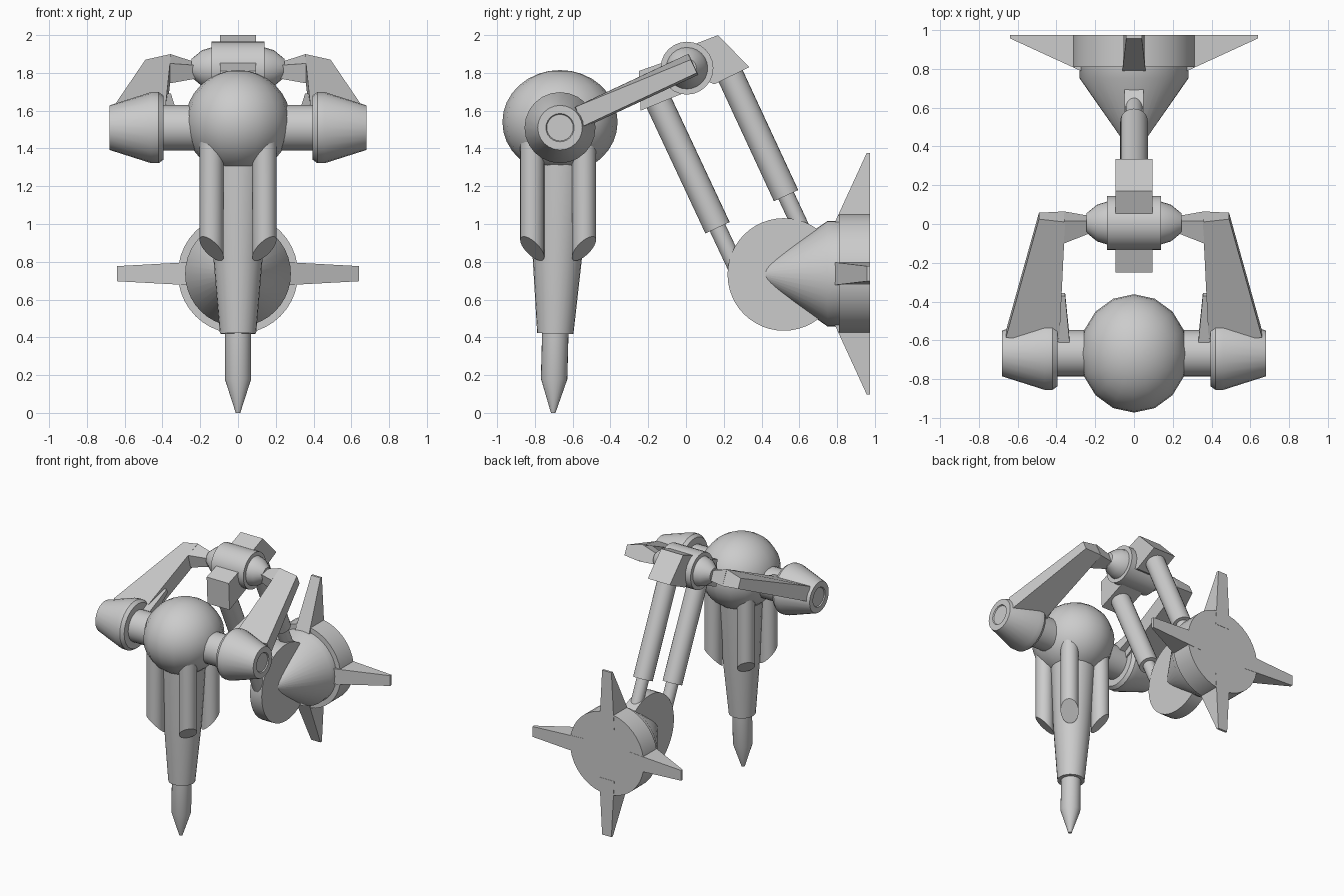
import bpy, bmesh
from math import radians, cos, sin, pi, hypot
from mathutils import Vector

if "Cube" in bpy.data.objects:
    bpy.data.objects.remove(bpy.data.objects["Cube"], do_unlink=True)

parts = []
X, Y, Z = Vector((1, 0, 0)), Vector((0, 1, 0)), Vector((0, 0, 1))


def finish(name, bm, smooth=True):
    bmesh.ops.recalc_face_normals(bm, faces=bm.faces[:])
    mesh = bpy.data.meshes.new(name)
    bm.to_mesh(mesh)
    bm.free()
    ob = bpy.data.objects.new(name, mesh)
    bpy.context.collection.objects.link(ob)
    if smooth:
        parts.append(ob)
    return ob


def loft(bm, rings):
    """Skin a list of equal-length point rings and cap both ends."""
    loops = [[bm.verts.new(p) for p in ring] for ring in rings]
    n = len(loops[0])
    for a, b in zip(loops, loops[1:]):
        for i in range(n):
            j = (i + 1) % n
            bm.faces.new((a[i], a[j], b[j], b[i]))
    bm.faces.new(loops[0][::-1])
    bm.faces.new(loops[-1])


def lathe(name, origin, axis, profile, segments=24):
    """Turn (distance, radius) pairs around an axis."""
    axis = Vector(axis).normalized()
    u = axis.orthogonal().normalized()
    v = axis.cross(u)
    angles = [2 * pi * i / segments for i in range(segments)]
    rings = [[Vector(origin) + axis * d + (u * cos(a) + v * sin(a)) * r
              for a in angles] for d, r in profile]
    bm = bmesh.new()
    loft(bm, rings)
    return finish(name, bm)


def rod(name, start, end, radius):
    direction = Vector(end) - Vector(start)
    return lathe(name, start, direction, [(0, radius), (direction.length, radius)])


def block(name, rings, side=1):
    bm = bmesh.new()
    loft(bm, [[(x * side, y, z) for x, y, z in ring] for ring in rings])
    return finish(name, bm, smooth=False)


def slab(name, outline, half):
    """Extrude a (y, z) outline across x."""
    return block(name, [[(x, y, z) for y, z in outline] for x in (-half, half)])


# Body
bm = bmesh.new()
bmesh.ops.create_uvsphere(bm, u_segments=16, v_segments=16, radius=1)
bmesh.ops.scale(bm, vec=(0.28, 0.305, 0.275), verts=bm.verts[:])
bmesh.ops.translate(bm, vec=(0, -0.667, 1.54), verts=bm.verts[:])
finish("body_sphere", bm)

# Leg and pointed foot
leg_top = Vector((0, -0.665, 1.45))
leg_axis = Vector((0, -0.703, 0)) - leg_top
length = leg_axis.length
lathe("leg_shaft", leg_top, leg_axis, [(0, 0.165), (length - 0.85, 0.133), (length - 0.42, 0.096)])
lathe("leg_spike", leg_top, leg_axis,
      [(length - 0.5, 0.07), (length - 0.18, 0.07), (length, 0.012)])

# Four pods around the leg, each with a slanted lower end
for sx in (-1, 1):
    for sy in (-1, 1):
        centre = Vector((0.14 * sx, -0.677 + 0.137 * sy, 0))
        pod = lathe("pod", centre, Z, [(0.87, 0.064), (1.5, 0.064)])
        outward = Vector((sx, sy, 0)).normalized()
        for v in pod.data.vertices:
            if v.co.z < 1:
                v.co.z += (v.co - centre).dot(outward)

# Shoulders and arms
shoulder = Vector((0, -0.667, 1.51))
for side in (-1, 1):
    lathe("axle", shoulder, X * side, [(0.1, 0.12), (0.45, 0.12)])
    lathe("shoulder_cuff", shoulder, X * side,
          [(0.395, 0.17), (0.42, 0.188), (0.46, 0.188), (0.68, 0.118),
           (0.68, 0.075), (0.672, 0.07)])
    block("arm", [
        [(0.66, -0.585, 1.62), (0.385, -0.61, 1.61), (0.385, -0.56, 1.5), (0.66, -0.55, 1.515)],
        [(0.49, 0.025, 1.87), (0.355, 0.01, 1.9), (0.355, 0.065, 1.79), (0.49, 0.058, 1.8)],
    ], side)
    block("arm_elbow", [
        [(0.36, -0.1, 1.85), (0.36, 0.015, 1.9), (0.36, 0.065, 1.79), (0.36, -0.07, 1.745)],
        [(0.22, -0.045, 1.84), (0.22, 0.015, 1.855), (0.22, 0.04, 1.79), (0.22, -0.03, 1.77)],
    ], side)
    block("axle_spur", [
        [(0.33, -0.63, 1.61), (0.39, -0.63, 1.61), (0.39, -0.6, 1.53), (0.33, -0.6, 1.53)],
        [(0.355, -0.37, 1.69), (0.375, -0.37, 1.69), (0.375, -0.355, 1.66), (0.355, -0.355, 1.66)],
    ], side)

# Upper hub with coned ends
lathe("hub", (0, 0.005, 1.825), X,
      [(-0.245, 0.05), (-0.19, 0.095), (-0.14, 0.11), (-0.14, 0.14),
       (0.14, 0.14), (0.14, 0.11), (0.19, 0.095), (0.245, 0.05)])
slab("front_bracket", [(-0.25, 1.81), (-0.02, 1.89), (-0.02, 1.69), (-0.24, 1.6)], 0.095)
slab("rear_bracket", [(0.04, 1.95), (0.17, 2.0), (0.335, 1.83), (0.15, 1.74), (0.0, 1.8)], 0.095)

# Pair of pistons
for name, top, bottom, tip in (
        ("front_piston", (-0.17, 1.7), (0.167, 0.98), (0.28, 0.74)),
        ("rear_piston", (0.21, 1.84), (0.53, 1.15), (0.67, 0.85))):
    rod(name, (0, *top), (0, *bottom), 0.071)
    rod(name + "_rod", (0, *bottom), (0, *tip), 0.045)

# Tail: joint disc, cone and drum
tail = Vector((0, 0, 0.737))
lathe("joint_disc", (0, 0.518, 0.733), X, [(-0.05, 0.298), (0.05, 0.298)], 48)
lathe("tail_cone", tail, Y, [(0.355, 0.004), (0.75, 0.28), (0.85, 0.28)], 40)
lathe("tail_drum", tail, Y, [(0.81, 0.318), (0.973, 0.318)], 40)

# Four fins, tapering outwards, set at right angles round the drum
for dx, dz in ((1, 0), (-1, 0), (0, 1), (0, -1)):
    out, across = Vector((dx, 0, dz)), Vector((dz, 0, dx))
    rings = []
    for reach, front, half in ((0.2, 0.755, 0.064), (0.64, 0.957, 0.04)):
        rings.append([tail + out * reach + Y * y + across * w
                      for y, w in ((front, -half), (front, half), (0.975, half), (0.975, -half))])
    block("tail_fin", rings)

# Smooth shading on the round parts
bpy.ops.object.select_all(action="DESELECT")
for ob in parts:
    ob.select_set(True)
bpy.context.view_layer.objects.active = parts[0]
bpy.ops.object.shade_smooth_by_angle(angle=radians(35))
